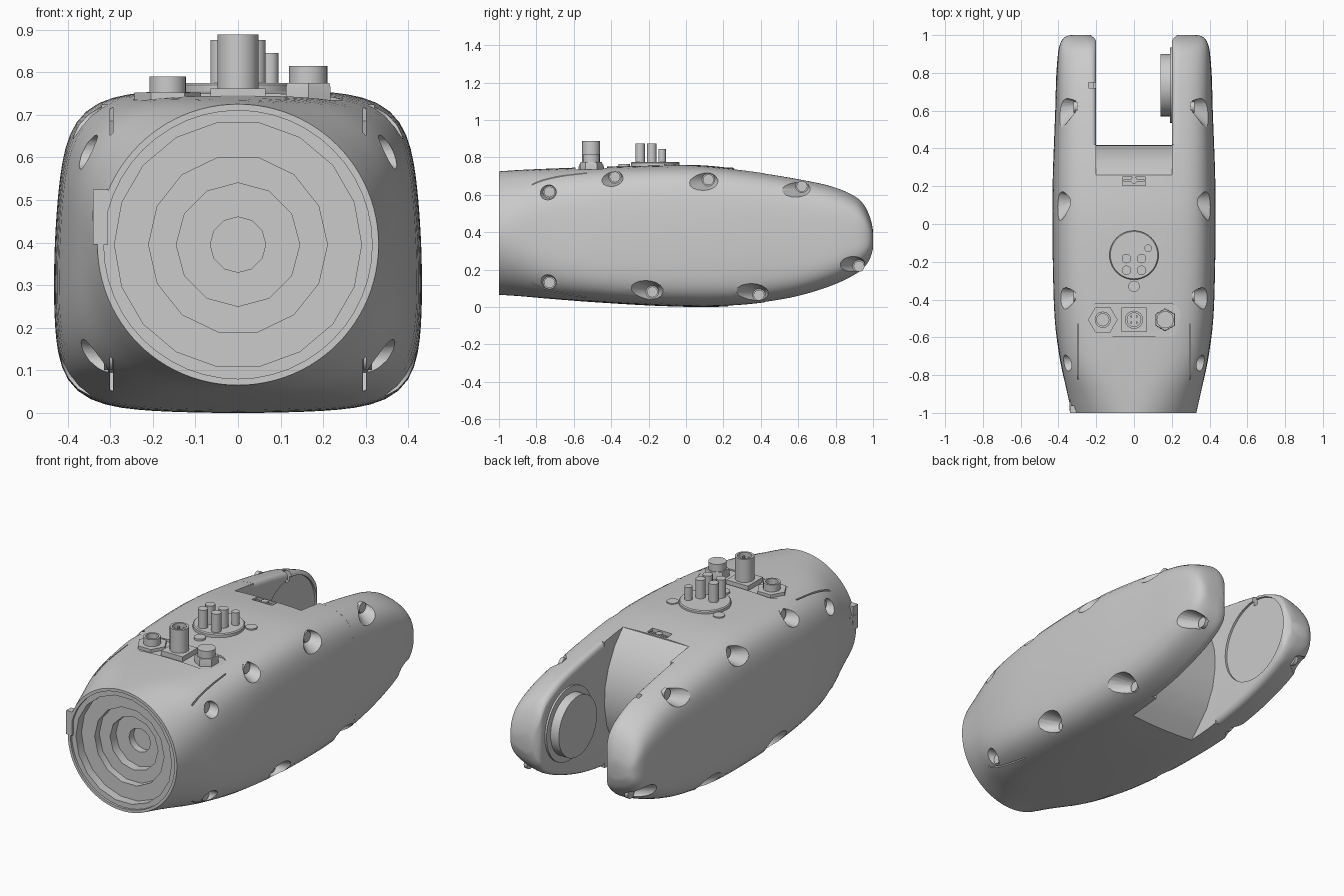
import bpy, bmesh
from math import cos, sin, pi, atan2, radians
from mathutils import Vector, Matrix

if "Cube" in bpy.data.objects:
    bpy.data.objects.remove(bpy.data.objects["Cube"])

# y, half width, top z, bottom z, squareness of the housing sections
ROWS = [(-1, .33, .725, .065, 2), (-.88, .357, .733, .057, 2.6), (-.72, .392, .74, .043, 3.9),
        (-.5, .42, .748, .026, 5.5), (-.2, .43, .757, .008, 6.5), (.05, .432, .759, .0, 6.5),
        (.25, .43, .742, .004, 6.5), (.42, .424, .720, .02, 6.3), (.6, .417, .69, .052, 6),
        (.78, .412, .652, .107, 5.2), (.9, .403, .602, .163, 4.2), (.95, .393, .557, .2, 3.8),
        (.98, .377, .50, .24, 3.5), (.995, .355, .45, .28, 3.2), (1, .33, .42, .30, 3)]
SPLIT, SUB = 7, 4


def finish(name, bm, smooth=True):
    bmesh.ops.recalc_face_normals(bm, faces=bm.faces)
    me = bpy.data.meshes.new(name)
    bm.to_mesh(me)
    bm.free()
    ob = bpy.data.objects.new(name, me)
    bpy.context.collection.objects.link(ob)
    if smooth:
        shade(ob)
    return ob


def shade(ob):
    bpy.ops.object.select_all(action='DESELECT')
    ob.select_set(True)
    bpy.context.view_layer.objects.active = ob
    bpy.ops.object.shade_smooth_by_angle(angle=radians(32))


def skin(bm, rings):
    vs = [[bm.verts.new(p) for p in r] for r in rings]
    n = len(vs[0])
    for a, b in zip(vs, vs[1:]):
        for i in range(n):
            bm.faces.new((a[i], a[(i + 1) % n], b[(i + 1) % n], b[i]))
    bm.faces.new(vs[0])
    bm.faces.new(vs[-1])


def loft(name, rings, smooth=True):
    bm = bmesh.new()
    skin(bm, rings)
    return finish(name, bm, smooth)


def disc(axis, c, r, n, turn=0.0):
    out = []
    for i in range(n):
        a = turn + 2 * pi * i / n
        u, v = r * cos(a), r * sin(a)
        out.append(Vector(c) + Vector({'x': (0, u, v), 'y': (u, 0, v), 'z': (u, v, 0)}[axis]))
    return out


def turned(name, axis, c, steps, n=24, turn=0.0):
    """Stepped round part; steps are (height along axis, radius)."""
    k = 'xyz'.index(axis)
    rings = []
    for h, r in steps:
        p = Vector(c)
        p[k] = h
        rings.append(disc(axis, p, r, n, turn))
    return loft(name, rings)


def box(name, lo, hi, tilt=0.0):
    bm = bmesh.new()
    bmesh.ops.create_cube(bm, size=1)
    lo, hi = Vector(lo), Vector(hi)
    bm.transform(Matrix.Translation((lo + hi) / 2) @ Matrix.Rotation(tilt, 4, 'X')
                 @ Matrix.Diagonal((*(hi - lo), 1)))
    return finish(name, bm, False)


def cut(ob, cutters):
    for c in cutters:
        c.hide_render = True
        m = ob.modifiers.new('cut', 'BOOLEAN')
        m.operation, m.solver, m.object = 'DIFFERENCE', 'EXACT', c
        bpy.context.view_layer.objects.active = ob
        bpy.ops.object.modifier_apply(modifier=m.name)


def station(t):
    i = min(int(t), len(ROWS) - 2)
    f = t - i
    p = [ROWS[max(0, min(len(ROWS) - 1, i + k))] for k in (-1, 0, 1, 2)]
    return [b + .5 * f * (c - a + f * (2 * a - 5 * b + 4 * c - d + f * (3 * (b - c) + d - a)))
            for a, b, c, d in zip(*p)]


def point(s, a):
    y, w, zt, zb, n = s
    h = (zt - zb) / 2
    r = (abs(cos(a)) ** n + abs(sin(a)) ** n) ** (-1 / n)
    u, v = r * cos(a), r * sin(a)
    k = min(1, (n - 2) / 3)
    z = (zt + zb) / 2 + h * v * (1 - .05 * k * u * u)      # crowned top and belly
    return Vector((w * u * (1 - .5 * k * (z - .30) ** 2), y, z))


# Main housing: round at the front, squarish behind
body = loft('housing', [[point(station(i / SUB), 2 * pi * k / 96) for k in range(96)]
                        for i in range(SPLIT * SUB + 1)], False)


# Fork arms with rounded inner edges
def arm_ring(s, side):
    y, w, zt, zb, n = s
    xi = .2 + .03 * max(0, (y - .96) / .04) ** 2
    u = (xi + .04) / w
    a0 = atan2((1 - u ** n) ** (1 / n), u)
    pts = [point(s, -a0 + 2 * a0 * k / 52) for k in range(53)]
    top, low = pts[-1], pts[0]
    for q, sg, turns in ((top, -1, (.25, .5, .75, 1)), (low, 1, (1, .75, .5, .25))):
        for t in turns:
            a = t * pi / 2
            pts.append(Vector((q.x - (q.x - xi) * sin(a), y, q.z + sg * .03 * (1 - cos(a)))))
    return [Vector((p.x * side, p.y, p.z)) for p in pts]


last = (len(ROWS) - 1) * SUB
arms = {s: loft(n, [arm_ring(station(i / SUB), s) for i in range(SPLIT * SUB, last + 1)], False)
        for s, n in ((1, 'right_arm'), (-1, 'left_arm'))}

# Screw pockets on both flanks: y, z, floor x, size
BOLTS = [(-.73, .615, .31, .5), (-.38, .695, .31, .75), (.12, .68, .325, 1), (.62, .645, .31, 1),
         (-.73, .13, .305, .5), (-.18, .08, .325, 1), (.39, .063, .315, 1), (.925, .217, .305, .7)]
bm = bmesh.new()
for y, z, fx, k in BOLTS:
    for s in (1, -1):
        inner = disc('x', (s * fx, y, z), .034, 20)
        outer = [Vector((s * (fx + .15), y - .06 * k + 4.2 * k * (p.y - y), z + (1 + 1.3 * k) * (p.z - z)))
                 for p in inner]
        skin(bm, [inner, outer])
        turned('pocket_screw', 'x', (0, y, z), [(s * (fx - .01), .029), (s * (fx + .01), .029)], 16)
pockets = finish('pocket_cutter', bm, False)

# Stepped front bore
cutters = [pockets]
for r, d, n in ((.315, .012, 48), (.29, .06, 18), (.21, .10, 14), (.145, .15, 12), (.065, .19, 12)):
    cutters.append(turned('bore_cutter', 'y', (0, 0, .395), [(-1.1, r), (-1 + d, r)], n))
# Panel split grooves near the front
for x in (.297, -.297):
    cutters.append(box('groove_cutter', (x - .003, -.83, .655), (x + .003, -.53, .755), .2))
    cutters.append(box('groove_cutter', (x - .003, -.83, .035), (x + .003, -.53, .125), -.2))
# Rounded nose of the housing between the arms
nose = [(.26, .80), (.26, .735), (.33, .66), (.385, .56), (.415, .46), (.419, .36), (.40, .25),
        (.35, .14), (.28, .06), (.2, -.02), (.2, -.1), (.6, -.1), (.6, .80)]
cutters.append(loft('nose_cutter', [[Vector((x, y, z)) for y, z in nose] for x in (-.2, .2)]))
# Latch recess in front of the fork
cutters.append(box('latch_cutter', (-.06, .205, .72), (.06, .25, .80)))
# Shallow recess for the connector row
pad = [(sx * .19 + .055 * cos(a), -.507 + sy * .03 + .055 * sin(a))
       for q, (sx, sy) in enumerate(((1, 1), (-1, 1), (-1, -1), (1, -1)))
       for a in [(q + k / 6) * pi / 2 for k in range(7)]]
cutters.append(loft('pad_cutter', [[Vector((x, y, z)) for x, y in pad] for z in (.735, .80)]))
cut(body, cutters)
joint = (.735, .39)
recess = turned('recess_cutter', 'x', (0, *joint), [(-.1, .235), (-.212, .235)], 40)
notch = box('notch_cutter', (-.24, .72, .6), (-.19, .75, .75))
cut(arms[1], [pockets])
cut(arms[-1], [pockets, recess, notch])
for ob in (body, *arms.values()):
    shade(ob)
for c in cutters + [recess, notch]:
    bpy.data.objects.remove(c)

# Joint boss on the right arm
turned('joint_ring', 'x', (0, *joint), [(.215, .2), (.19, .2)], 40)
turned('joint_boss', 'x', (0, *joint), [(.2, .165), (.14, .165)], 40)

# Key tab on the front rim
box('rim_tab', (-.34, -1, .395), (-.305, -.96, .525))
box('rim_tab_key', (-.342, -.99, .45), (-.325, -.93, .475))

# Latch
box('latch_bar', (-.055, .225, .715), (.055, .236, .738))
turned('latch_knob', 'z', (0, .232, 0), [(.715, .018), (.745, .018)], 16)

# Round valve flange with pins and fixing screws
turned('flange', 'z', (0, -.165, 0), [(.74, .13), (.77, .13), (.775, .125)], 40)
for x, y in ((-.04, -.183), (.04, -.183), (-.04, -.245), (.04, -.245)):
    turned('flange_pin', 'z', (x, y, 0), [(.76, .025), (.875, .025)], 20)
turned('small_flange_pin', 'z', (.075, -.128, 0), [(.76, .02), (.845, .02)], 20)
for x, y in ((-.14, -.085), (.14, -.085), (0, -.33)):
    turned('flange_screw', 'z', (x, y, 0), [(.73, .03), (.763, .03)], 20)

# Connector row
turned('left_nut', 'z', (-.165, -.507, 0), [(.73, .078), (.752, .078)], 6)
turned('left_socket', 'z', (-.165, -.507, 0), [(.74, .043), (.79, .043), (.79, .032), (.755, .032)])
box('centre_plate', (-.065, -.572, .73), (.065, -.442, .762))
turned('centre_plug', 'z', (0, -.507, 0), [(.75, .048), (.888, .048), (.888, .036), (.83, .036)])
for x, y in ((-.015, -.49), (.015, -.49), (-.015, -.522), (.015, -.522)):
    turned('plug_contact', 'z', (x, y, 0), [(.82, .006), (.875, .006)], 8)
turned('right_nut', 'z', (.165, -.507, 0), [(.73, .06), (.765, .06), (.775, .057)], 6, pi / 6)
turned('right_plug', 'z', (.165, -.507, 0), [(.76, .045), (.815, .045)])
